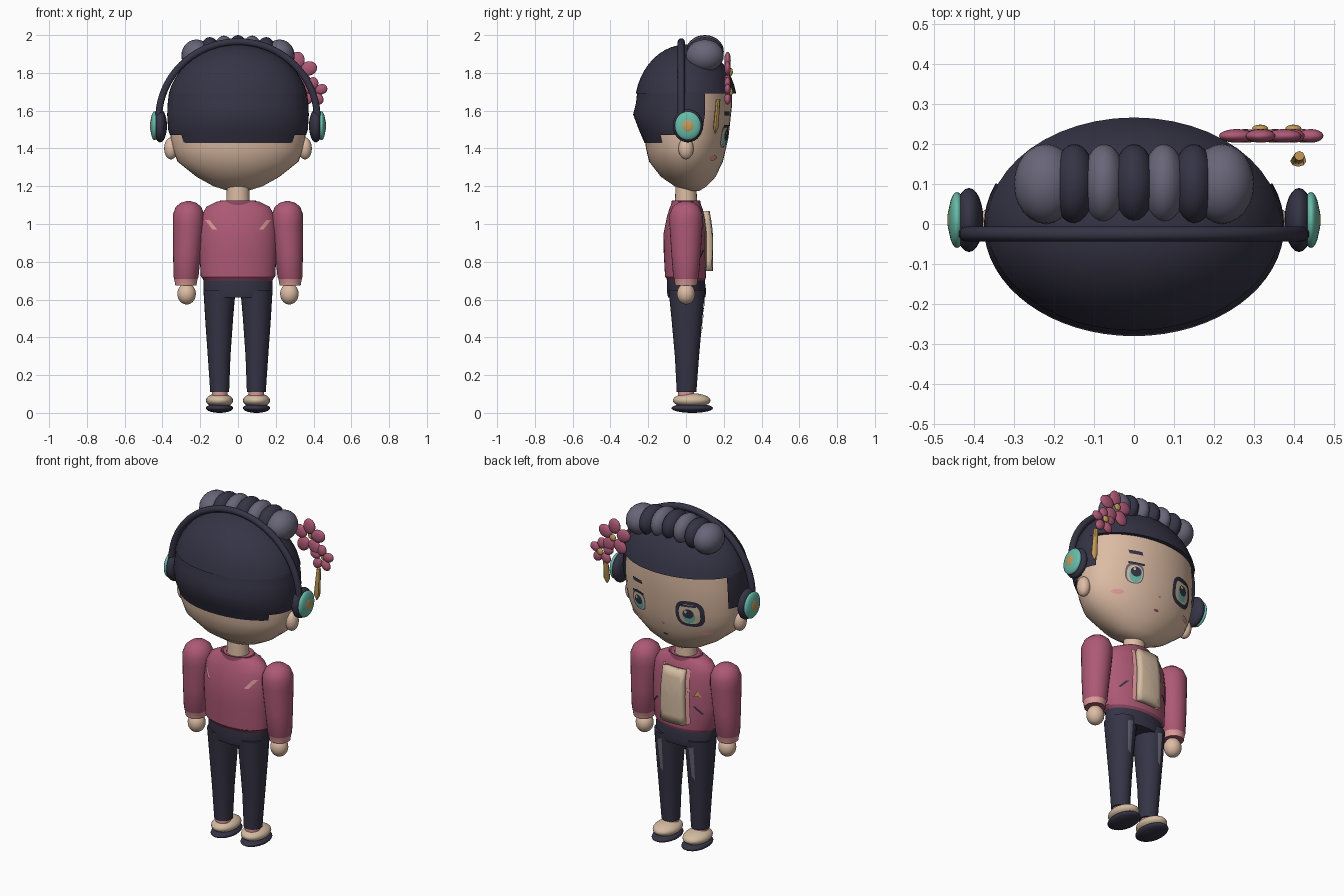
import bpy, bmesh, math
from mathutils import Vector, Matrix

cube = bpy.data.objects.get("Cube")
if cube:
    bpy.data.objects.remove(cube, do_unlink=True)


def material(name, *rgb):
    m = bpy.data.materials.new(name)
    m.use_nodes = True
    m.diffuse_color = (*rgb, 1)
    bsdf = next(n for n in m.node_tree.nodes if n.type == 'BSDF_PRINCIPLED')
    bsdf.inputs["Base Color"].default_value = (*rgb, 1)
    return m


SKIN = material("skin", .72, .50, .37)
NAVY = material("navy", .036, .034, .06)
LILAC = material("lilac grey", .14, .13, .19)
ROSE = material("rose", .42, .10, .18)
HEM = material("dark rose", .25, .06, .11)
PINK = material("light pink", .72, .32, .32)
TEAL = material("teal", .14, .5, .4)
GOLD = material("gold", .55, .33, .1)
CREAM = material("cream", .66, .5, .36)


def finish(name, bm, mats, angle=40, recalc=True):
    if recalc:
        bmesh.ops.recalc_face_normals(bm, faces=bm.faces[:])
    mesh = bpy.data.meshes.new(name)
    bm.to_mesh(mesh)
    bm.free()
    ob = bpy.data.objects.new(name, mesh)
    bpy.context.collection.objects.link(ob)
    for m in mats:
        mesh.materials.append(m)
    bpy.ops.object.select_all(action='DESELECT')
    ob.select_set(True)
    bpy.context.view_layer.objects.active = ob
    bpy.ops.object.shade_smooth_by_angle(angle=math.radians(angle))
    return ob


def ball(name, centre, size, mat, tilt=0):
    bm = bmesh.new()
    bmesh.ops.create_uvsphere(bm, u_segments=24, v_segments=14, radius=1)
    bm.transform(Matrix.Translation(centre) @ Matrix.Rotation(tilt, 4, 'Y') @ Matrix.Diagonal((*size, 1)))
    return finish(name, bm, [mat], 60)


# Rings are (z, x radius, y radius, x centre, y centre)
def loft(name, rings, mats, n=40, caps=True, keep=None, index=None):
    bm = bmesh.new()
    loops = []
    for z, rx, ry, cx, cy in rings:
        angles = [2 * math.pi * i / n for i in range(n)]
        loops.append([bm.verts.new((cx + rx * math.cos(a), cy + ry * math.sin(a), z)) for a in angles])
    for a, b in zip(loops, loops[1:]):
        for i in range(n):
            j = (i + 1) % n
            f = bm.faces.new((a[i], a[j], b[j], b[i]))
            if index:
                f.material_index = index(f.calc_center_median())
    if caps:
        bm.faces.new(loops[0])
        bm.faces.new(loops[-1])
    if keep:
        drop = [f for f in bm.faces if not keep(f.calc_center_median())]
        bmesh.ops.delete(bm, geom=drop, context='FACES')
    return finish(name, bm, mats)


# Depth of a lofted surface at a given x and z
def depth(rings, x, z, side):
    for a, b in zip(rings, rings[1:]):
        if z <= b[0]:
            break
    t = min(1, max(0, (z - a[0]) / (b[0] - a[0])))
    rx, ry, _, cy = [p + (q - p) * t for p, q in zip(a[1:], b[1:])]
    return cy + side * ry * math.sqrt(max(0, 1 - (x / rx) ** 2))


# Thin plate that follows a lofted surface
def plate(name, outline, rings, off, mat, side=1):
    pts = [Vector(p) for p in outline]
    if len(pts) < 8:
        pts = [p.lerp(q, k / 6) for p, q in zip(pts, pts[1:] + pts[:1]) for k in range(6)]
    mid = sum(pts, Vector((0, 0))) / len(pts)
    bm = bmesh.new()

    def vert(p):
        return bm.verts.new((p.x, depth(rings, p.x, p.y, side) + side * off, p.y))
    loops = [[vert(mid.lerp(p, s)) for p in pts] for s in (1, .7, .35)]
    centre = vert(mid)
    n = len(pts)
    for i in range(n):
        j = (i + 1) % n
        for a, b in zip(loops, loops[1:]):
            bm.faces.new((a[i], a[j], b[j], b[i]))
        bm.faces.new((loops[-1][i], loops[-1][j], centre))
    for f in bm.faces:
        f.normal_update()
        if f.normal.y * side < 0:
            f.normal_flip()
    return finish(name, bm, [mat], recalc=False)


def oval(x, z, rx, rz, power=1.0, n=28):
    def c(v):
        return math.copysign(abs(v) ** power, v)
    return [(x + rx * c(math.cos(2 * math.pi * i / n)), z + rz * c(math.sin(2 * math.pi * i / n))) for i in range(n)]


def slash(x, z, dx, dz, w):
    return [(x - dx, z - dz), (x + w - dx, z - dz), (x + dx + w, z + dz), (x + dx, z + dz)]


# Head
HEAD = [(1.175, .05, .03, 0, .04), (1.2, .13, .085, 0, .025), (1.25, .22, .145, 0, .012),
        (1.33, .32, .195, 0, 0), (1.4, .348, .212, 0, 0), (1.46, .358, .222, 0, .003),
        (1.55, .36, .23, 0, .005), (1.62, .355, .235, 0, .008), (1.7, .345, .235, 0, .008)]
loft("head", HEAD, [SKIN])
loft("neck", [(1.06, .065, .06, 0, 0), (1.22, .058, .055, 0, 0)], [SKIN], 24)

# Hair cap and the longer back and sides
dome = [(1.62 + .33 * math.sin(a), .375 * math.cos(a), .272 * math.cos(a), 0, 0)
        for a in [.213 + i * .134 for i in range(11)]]
loft("hair_cap", [(1.69, .3, .2, 0, 0)] + dome, [NAVY], 48)
BACK = [(1.43, .345, .215, 0, -.005), (1.47, .36, .232, 0, -.005), (1.5, .37, .245, 0, -.005),
        (1.58, .375, .275, 0, -.005), (1.64, .372, .265, 0, 0), (1.7, .365, .258, 0, 0)]


def back_hair(c):
    limit = 1.44 if c.y < -.13 else 1.48 if c.y < 0 else 1.5
    return c.z > limit and c.y < .09 + .1 * max(0, c.z - 1.6)


loft("back_hair", BACK, [NAVY], 64, False, back_hair)

# Row of rolled hair buns
for i in range(-3, 4):
    dark = i % 2 == 0
    wide = .08 if abs(i) == 3 else .055
    x = math.copysign(.22, i) if abs(i) == 3 else i * .0745
    ball("hair_roll", (x, .1, 1.915 - .12 * x * x * 4), (wide, .1, .085), NAVY if dark else LILAC)

# Headphones
curve = bpy.data.curves.new("headband", 'CURVE')
curve.dimensions = '3D'
curve.bevel_depth = .019
curve.bevel_resolution = 3
spline = curve.splines.new('POLY')
spline.points.add(40)
for i, p in enumerate(spline.points):
    a = math.pi * i / 40
    p.co = (.42 * math.cos(a), -.025, 1.555 + .41 * math.sin(a), 1)
band = bpy.data.objects.new("headband", curve)
curve.materials.append(NAVY)
bpy.context.collection.objects.link(band)
for s in (-1, 1):
    ball("ear_cup", (s * .412, .01, 1.52), (.036, .08, .088), NAVY)
    ball("ear_cup_shell", (s * .442, .01, 1.52), (.022, .07, .076), TEAL)
    ball("ear_cup_button", (s * .456, .01, 1.52), (.01, .036, .038), GOLD)
    ball("ear", (s * .355, 0, 1.4), (.036, .04, .058), SKIN)
    plate("blush", oval(s * .235, 1.35, .03, .014), HEAD, .005, PINK)

# Eyes: one has a heavy dark frame
plate("eye_frame", oval(-.165, 1.465, .078, .08, .7), HEAD, .004, NAVY)
plate("eye_lens", oval(-.165, 1.465, .057, .06, .7), HEAD, .007, CREAM)
plate("eye_outline", oval(.165, 1.465, .052, .06, .8), HEAD, .005, LILAC)
plate("eye_white", oval(.165, 1.46, .044, .05, .8), HEAD, .007, CREAM)
for s in (-1, 1):
    plate("iris", oval(s * .163, 1.455, .034, .045), HEAD, .010, TEAL)
    plate("pupil", oval(s * .163, 1.47, .03, .028), HEAD, .013, NAVY)
    plate("eye_glint", oval(s * .163 + .012, 1.483, .008, .009), HEAD, .016, CREAM)
    plate("upper_lid", slash(s * .163 - .045, 1.518, 0, .006, .09), HEAD, .012, NAVY)
plate("brow", slash(.13, 1.585, .004, .01, .075), HEAD, .006, NAVY)
plate("nose", oval(0, 1.375, .008, .006), HEAD, .006, PINK)
plate("mouth", oval(0, 1.3, .016, .006), HEAD, .006, HEM)

# Blossom ornament with a hanging stick
for x, z, r in ((.315, 1.805, .062), (.398, 1.7, .045)):
    for k in range(5):
        a = 2 * math.pi * k / 5 + .3
        ball("petal", (x + r * math.cos(a), .22, z + r * math.sin(a)),
             (r * .72, .017, r * .6), ROSE, -a)
    ball("blossom_heart", (x, .238, z), (.02, .01, .02), GOLD)
loft("hanging_stick", [(1.48, .003, .003, .41, .155), (1.51, .02, .014, .41, .157),
                       (1.66, .013, .012, .413, .17)], [GOLD], 8)

# Jacket
TORSO = [(.685, .175, .095, 0, 0), (.715, .19, .105, 0, 0), (.72, .197, .108, 0, -.003),
         (.85, .204, .113, 0, -.005), (.95, .205, .113, 0, -.006), (1.04, .195, .098, 0, -.003),
         (1.09, .168, .085, 0, 0), (1.12, .11, .07, 0, 0)]
loft("jacket", TORSO, [ROSE, HEM], index=lambda c: int(c.z < .717))
loft("collar", [(1.10, .115, .08, 0, 0), (1.125, .095, .075, 0, 0), (1.115, .07, .06, 0, 0)], [HEM], caps=False)
shirt = plate("shirt_panel", [(-.078, .75), (.078, .75), (.07, 1.07), (-.07, 1.07)], TORSO, .036, CREAM)
solid = shirt.modifiers.new("thickness", 'SOLIDIFY')
solid.thickness = .045
for s in (-1, 1):
    plate("lapel", [(s * .075, .74), (s * .1, .76), (s * .09, 1.07), (s * .068, 1.08)], TORSO, .009, PINK)
    plate("pocket_slit", slash(s * .14 - .006, .84, -s * .02, .022, .014), TORSO, .006, NAVY)
    plate("back_stripe", slash(s * .142 - .012, .995, s * .02, .025, .024), TORSO, .005, PINK, -1)
plate("badge", [(-.155, .92), (-.115, .92), (-.135, .96)], TORSO, .008, GOLD)

# Arms, legs and shoes
for s in (-1, 1):
    x = s * .262
    loft("sleeve", [(.675, .056, .058, s * .276, 0), (.71, .062, .063, s * .276, 0),
                    (.72, .066, .068, s * .275, 0), (.85, .074, .078, s * .27, 0),
                    (1.0, .083, .088, x, 0), (1.05, .083, .088, x, 0), (1.09, .068, .072, x, 0),
                    (1.112, .042, .045, x, 0), (1.122, .008, .008, x, 0)], [ROSE, PINK], 28,
         index=lambda c: int(c.z < .712))
    ball("hand", (s * .272, 0, .63), (.049, .048, .056), SKIN)
    LEG = [(.11, .05, .052, s * .097, .003), (.3, .06, .064, s * .1, .005),
           (.5, .074, .082, s * .1, .005), (.65, .085, .096, s * .098, .004)]
    loft("trouser_leg", LEG, [NAVY], 28)
    local = [(z, rx, ry, 0, cy) for z, rx, ry, cx, cy in LEG]
    crease = plate("trouser_stripe", [(-.012, .42), (.008, .44), (.02, .61), (-.014, .62)], local, .004, LILAC)
    crease.location.x = s * .105
    loft("sock", [(.07, .04, .042, s * .097, 0), (.125, .042, .044, s * .097, 0)], [PINK], 20)
    ball("shoe", (s * .098, .03, .066), (.072, .1, .038), CREAM)
    ball("sole", (s * .098, .033, .025), (.072, .11, .025), NAVY)
loft("waist", [(.61, .175, .098, 0, .003), (.64, .184, .104, 0, .003), (.7, .182, .1, 0, 0)], [NAVY])
